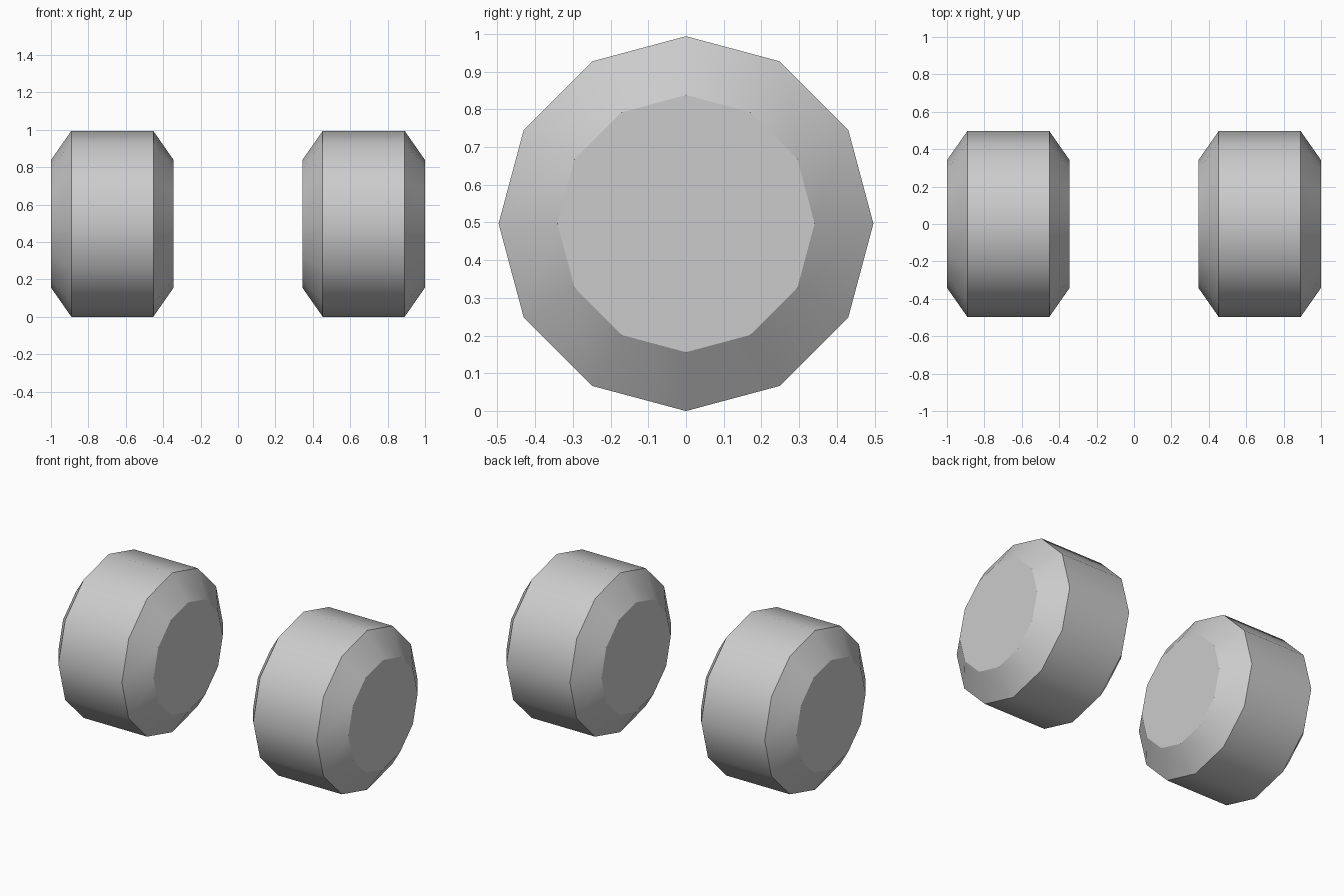
import bpy, bmesh, math

cube = bpy.data.objects.get("Cube")
if cube:
    bpy.data.objects.remove(cube, do_unlink=True)

SIDES = 12
RADIUS = 0.497
# Lathe profile of a wheel: distance from its middle along x, radius
PROFILE = [(-0.328, 0.341), (-0.219, RADIUS), (0.219, RADIUS), (0.328, 0.341)]

grey = bpy.data.materials.new("plain grey")
grey.use_nodes = True
colour = (0.6, 0.6, 0.6, 1)
grey.diffuse_color = colour
grey.node_tree.nodes["Principled BSDF"].inputs["Base Color"].default_value = colour


def make_wheel(name, x):
    bm = bmesh.new()
    # Rings of the chamfered tread, with a corner pointing straight up
    rings = []
    for px, r in PROFILE:
        angles = [math.tau * i / SIDES for i in range(SIDES)]
        rings.append([bm.verts.new((px, r * math.sin(a), r * math.cos(a))) for a in angles])
    for a, b in zip(rings, rings[1:]):
        for i in range(SIDES):
            j = (i + 1) % SIDES
            bm.faces.new((a[i], a[j], b[j], b[i]))
    # Flat end caps
    bm.faces.new(rings[0])
    bm.faces.new(rings[-1])
    bmesh.ops.recalc_face_normals(bm, faces=bm.faces)
    mesh = bpy.data.meshes.new(name)
    bm.to_mesh(mesh)
    bm.free()
    mesh.materials.append(grey)
    wheel = bpy.data.objects.new(name, mesh)
    wheel.location = (x, 0, RADIUS)
    bpy.context.collection.objects.link(wheel)
    # Smooth around the tread, sharp at caps and chamfers
    bpy.ops.object.select_all(action="DESELECT")
    wheel.select_set(True)
    bpy.context.view_layer.objects.active = wheel
    bpy.ops.object.shade_smooth_by_angle(angle=math.radians(32))


for side, sign in (("left", 1), ("right", -1)):
    make_wheel(side + "_wheel", sign * 0.672)
